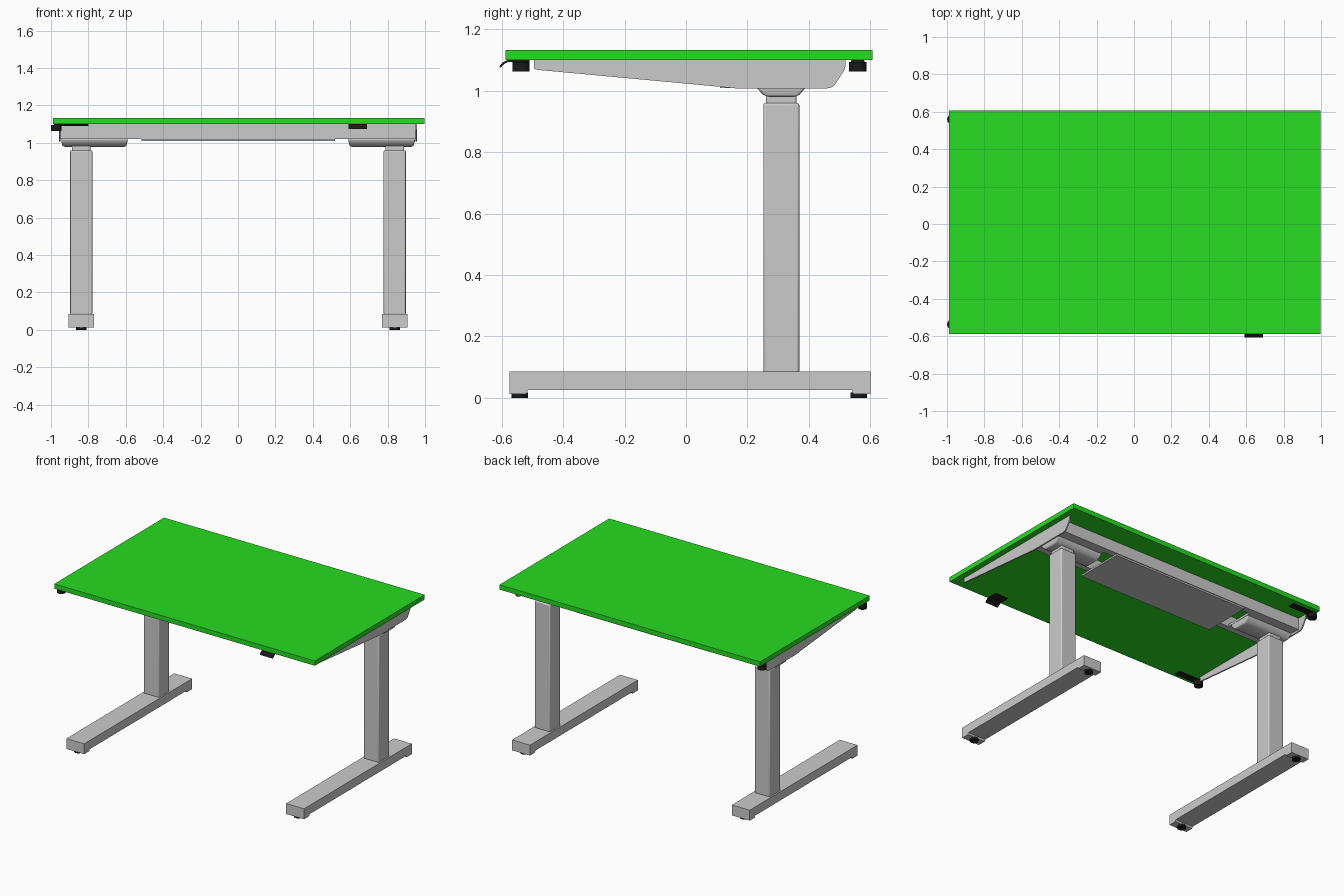
import bpy, bmesh, math
from mathutils import Matrix

if "Cube" in bpy.data.objects:
    bpy.data.objects.remove(bpy.data.objects["Cube"])


def material(name, rgb):
    m = bpy.data.materials.new(name)
    m.diffuse_color = (*rgb, 1)
    m.use_nodes = True
    m.node_tree.nodes["Principled BSDF"].inputs["Base Color"].default_value = m.diffuse_color
    return m


GREEN = material("green_top", (0.02, 0.72, 0.015))
BLACK = material("black_plastic", (0.01, 0.01, 0.01))


def finish(name, bm, mat=None, bevel=0.0, smooth=False):
    bmesh.ops.recalc_face_normals(bm, faces=bm.faces)
    me = bpy.data.meshes.new(name)
    bm.to_mesh(me)
    bm.free()
    ob = bpy.data.objects.new(name, me)
    bpy.context.collection.objects.link(ob)
    if mat:
        me.materials.append(mat)
    if bevel:
        b = ob.modifiers.new("bevel", "BEVEL")
        b.width, b.segments, b.limit_method = bevel, 3, "ANGLE"
        smooth = True
    if smooth:
        bpy.ops.object.select_all(action="DESELECT")
        ob.select_set(True)
        bpy.context.view_layer.objects.active = ob
        bpy.ops.object.shade_smooth_by_angle(angle=math.radians(40))
    return ob


def box(name, x, y, z, mat=None, bevel=0.0):
    """Box from (min, max) ranges."""
    bm = bmesh.new()
    bmesh.ops.create_cube(bm, size=1)
    for v in bm.verts:
        for i, r in enumerate((x, y, z)):
            v.co[i] = sum(r) / 2 + v.co[i] * (r[1] - r[0])
    return finish(name, bm, mat, bevel)


def extrude_x(name, profile, x0, x1, mat=None, smooth=False):
    """Extrude a (y, z) profile along x."""
    bm = bmesh.new()
    f = bm.faces.new([bm.verts.new((x0, y, z)) for y, z in profile])
    g = bmesh.ops.extrude_face_region(bm, geom=[f])["geom"]
    for v in g:
        if isinstance(v, bmesh.types.BMVert):
            v.co.x = x1
    return finish(name, bm, mat, smooth=smooth)


def cylinder(name, x, y, z0, z1, r, mat=None, r_top=None):
    bm = bmesh.new()
    bmesh.ops.create_cone(bm, cap_ends=True, segments=24, radius1=r, radius2=r_top or r,
                          depth=z1 - z0, matrix=Matrix.Translation((x, y, (z0 + z1) / 2)))
    return finish(name, bm, mat, smooth=True)


def loft(name, rings, bevel=0.0):
    """Stacked rectangles (x0, x1, y0, y1, z)."""
    bm = bmesh.new()
    loops = [[bm.verts.new((x, y, z)) for x, y in ((a, c), (b, c), (b, d), (a, d))]
             for a, b, c, d, z in rings]
    for p, q in zip(loops, loops[1:]):
        for i in range(4):
            j = (i + 1) % 4
            bm.faces.new((p[i], p[j], q[j], q[i]))
    bm.faces.new(loops[0])
    bm.faces.new(loops[-1])
    return finish(name, bm, bevel=bevel)


# Desk top
box("desk_top", (-0.99, 0.997), (-0.587, 0.608), (1.1, 1.133), GREEN)

# Long rails and the cover panel between the legs
box("front_rail", (-0.95, 0.95), (0.165, 0.205), (1.02, 1.1))
box("back_rail", (-0.95, 0.95), (0.41, 0.455), (1.02, 1.1))
box("cover_panel", (-0.515, 0.518), (0.11, 0.45), (1.009, 1.02))

foot_profile = [(-0.575, 0.013), (-0.52, 0.013), (-0.515, 0.025), (0.54, 0.025),
                (0.545, 0.013), (0.6, 0.013), (0.6, 0.085), (-0.575, 0.085)]
bracket_profile = [(-0.495, 1.1), (-0.495, 1.072), (-0.485, 1.068), (0.12, 1.012),
                   (0.17, 1.007), (0.455, 1.007), (0.472, 1.01), (0.484, 1.018),
                   (0.515, 1.066), (0.519, 1.078), (0.519, 1.1)]

for side, s in (("left", -1), ("right", 1)):
    c = s * 0.838
    # Foot with levelling pads
    extrude_x(side + "_foot", foot_profile, c - 0.068, c + 0.068)
    for end, y in (("front", -0.541), ("back", 0.562)):
        cylinder(f"{side}_{end}_pad", c, y, 0, 0.018, 0.027, BLACK)
    # Lifting column
    box(side + "_column", (c - 0.059, c + 0.059), (0.252, 0.369), (0.08, 0.96), bevel=0.008)
    box(side + "_inner_tube", (c - 0.05, c + 0.05), (0.26, 0.36), (0.95, 0.99), bevel=0.008)
    # Motor housing
    a, b = sorted((s * 0.59, s * 0.945))
    loft(side + "_motor_housing",
         [(a + 0.012, b - 0.012, 0.272, 0.35, 0.979), (a + 0.006, b - 0.006, 0.25, 0.37, 0.987),
          (a, b, 0.232, 0.388, 1.008), (a, b, 0.228, 0.392, 1.022)], bevel=0.006)
    box(side + "_mount_plate", (a, b), (0.205, 0.41), (1.02, 1.035))
    # Tapered side bracket
    extrude_x(side + "_bracket", bracket_profile, s * 0.948, s * 0.957, smooth=True)

# Cable hooks under the left edge
for end, y in (("front", -0.537), ("back", 0.559)):
    box(end + "_hook_arm", (-0.985, -0.8), (y - 0.022, y + 0.022), (1.09, 1.1), BLACK, 0.003)
    cylinder(end + "_hook_knob", -0.971, y, 1.062, 1.094, 0.028, BLACK)

# Curved hand control under the front edge
extrude_x("hand_control", [(-0.608, 1.075), (-0.604, 1.085), (-0.594, 1.094), (-0.58, 1.1),
                           (-0.51, 1.1), (-0.51, 1.094), (-0.578, 1.094), (-0.592, 1.087),
                           (-0.602, 1.076)], 0.592, 0.69, BLACK, True)
